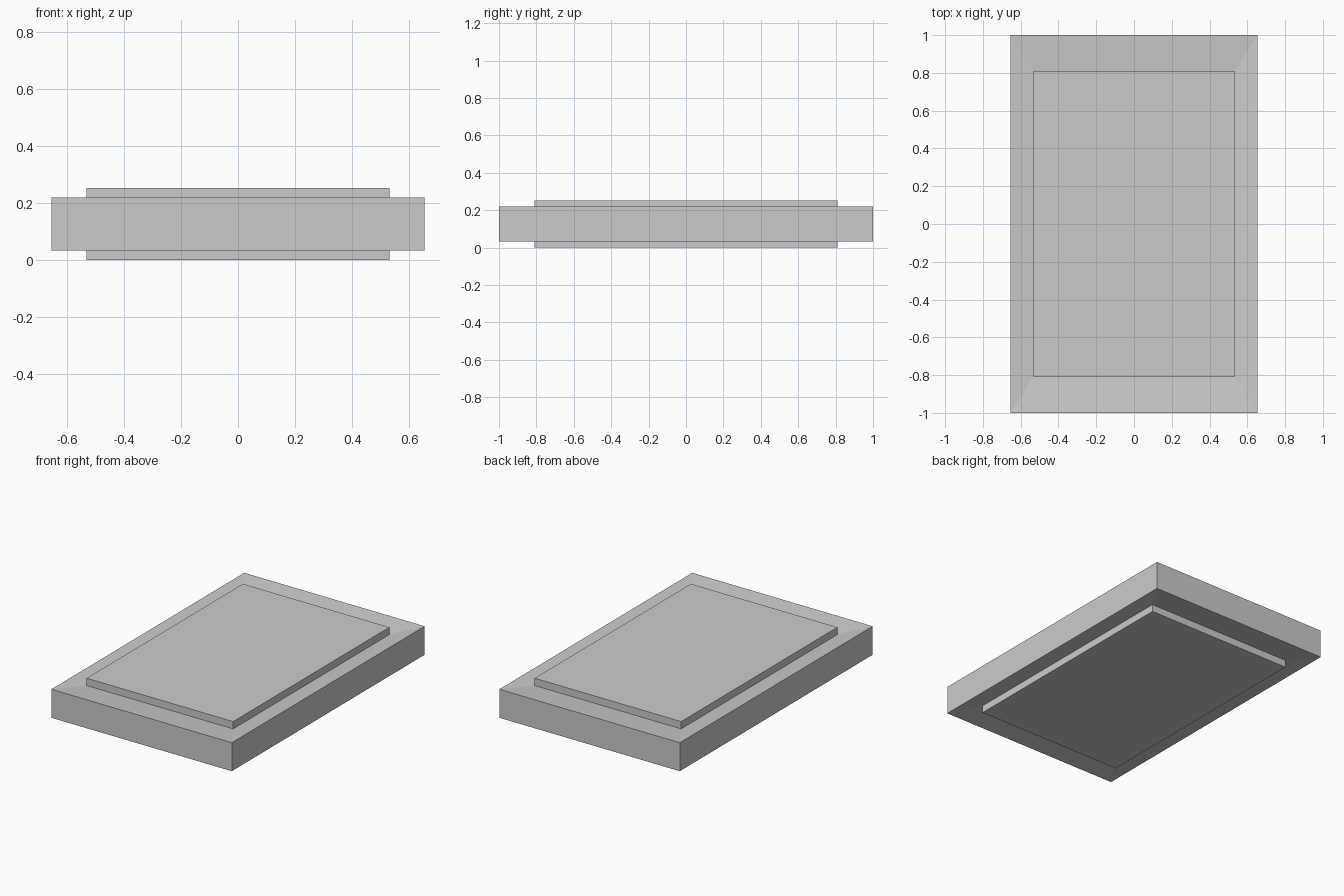
import bpy, bmesh

if "Cube" in bpy.data.objects:
    bpy.data.objects.remove(bpy.data.objects["Cube"])

HALF_H = 0.1265          # mid-height of the whole model
OUTER = (0.655, 1.0)     # frame outline (half sizes)
INNER = (0.532, 0.81)    # raised panel outline (half sizes)


def ring(bm, half, z):
    x, y = half
    return [bm.verts.new((sx * x, sy * y, z))
            for sx, sy in ((-1, -1), (1, -1), (1, 1), (-1, 1))]


def stacked_rings(name, levels):
    """Closed solid skinned through rectangular rings from bottom to top."""
    bm = bmesh.new()
    rings = [ring(bm, half, z) for half, z in levels]
    for a, b in zip(rings, rings[1:]):
        for i in range(4):
            j = (i + 1) % 4
            bm.faces.new((a[i], a[j], b[j], b[i]))
    bm.faces.new(rings[0][::-1])
    bm.faces.new(rings[-1])
    bmesh.ops.recalc_face_normals(bm, faces=bm.faces)
    mesh = bpy.data.meshes.new(name)
    bm.to_mesh(mesh)
    bm.free()
    obj = bpy.data.objects.new(name, mesh)
    bpy.context.collection.objects.link(obj)
    return obj


# Slab: frame faces dip slightly inward to the foot of each raised panel
half_levels = [(OUTER, 0.0935), (INNER, 0.0785), (INNER, HALF_H)]
levels = [(h, HALF_H - d) for h, d in reversed(half_levels)]
levels += [(h, HALF_H + d) for h, d in half_levels]
stacked_rings("panelled_slab", levels)
